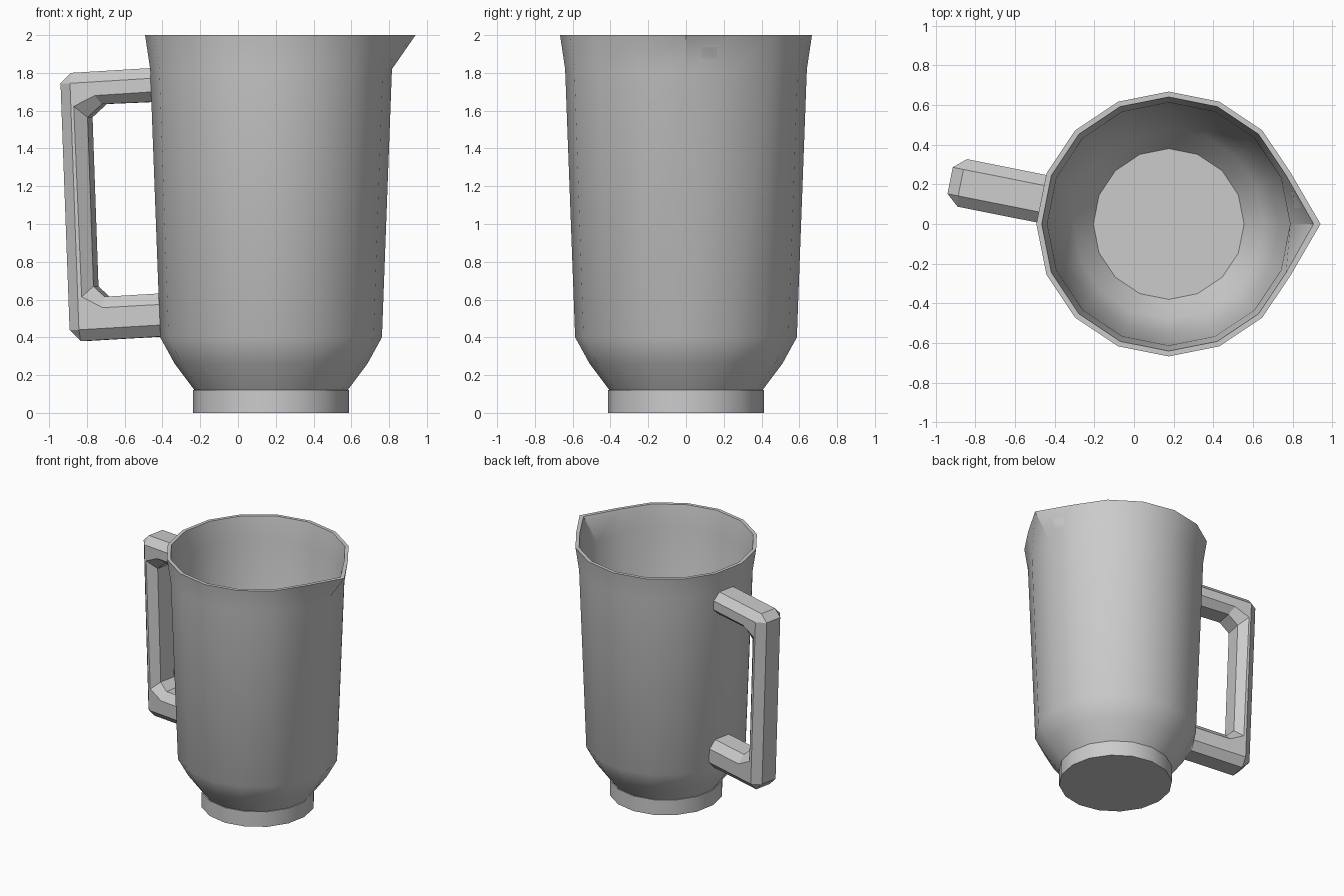
import bpy, bmesh
from math import sin, cos, pi, radians
from mathutils import Vector

if "Cube" in bpy.data.objects:
    bpy.data.objects.remove(bpy.data.objects["Cube"])

CX = 0.175      # axis of the round body
SIDES = 16


def finish(name, bm, smooth):
    bmesh.ops.remove_doubles(bm, verts=bm.verts, dist=0.0005)
    bmesh.ops.recalc_face_normals(bm, faces=bm.faces)
    me = bpy.data.meshes.new(name)
    bm.to_mesh(me)
    bm.free()
    ob = bpy.data.objects.new(name, me)
    bpy.context.collection.objects.link(ob)
    if smooth:
        bpy.ops.object.select_all(action='DESELECT')
        ob.select_set(True)
        bpy.context.view_layer.objects.active = ob
        bpy.ops.object.shade_smooth_by_angle(angle=radians(30))
    return ob


def skin(bm, rings):
    """Join closed rings of points with quads and cap both ends."""
    rings = [[bm.verts.new(p) for p in r] for r in rings]
    n = len(rings[0])
    for a, b in zip(rings, rings[1:]):
        for i in range(n):
            j = (i + 1) % n
            bm.faces.new((a[i], a[j], b[j], b[i]))
    bm.faces.new(rings[0])
    bm.faces.new(rings[-1])


# Jug body: foot, outer wall, rim, inner wall, floor; third value is the spout radius
profile = [(0.412, 0), (0.412, 0.12), (0.405, 0.12), (0.51, 0.26), (0.587, 0.40),
           (0.64, 1.82), (0.667, 2.0, 0.765), (0.64, 2.0, 0.73),
           (0.612, 1.82), (0.555, 0.41), (0.48, 0.28), (0.38, 0.15)]
rings = []
for r, z, *spout in profile:
    ring = []
    for i in range(SIDES):
        a = 2 * pi * i / SIDES
        rad = spout[0] if spout and i == 0 else r
        ring.append((CX + rad * cos(a), rad * sin(a), z))
    rings.append(ring)
bm = bmesh.new()
skin(bm, rings)
finish("jug_body", bm, True)

# Handle: four edge lines (distance from axis, height), from upper to lower end
outer_edge = [(0.61, 1.827), (1.068, 1.80), (1.123, 1.745), (1.074, 0.44), (1.014, 0.38), (0.56, 0.406)]
outer_side = [(0.61, 1.772), (1.061, 1.745), (1.061, 1.745), (1.013, 0.44), (1.013, 0.44), (0.56, 0.466)]
inner_side = [(0.61, 1.70), (0.927, 1.68), (1.041, 1.623), (0.998, 0.615), (0.885, 0.557), (0.56, 0.575)]
inner_edge = [(0.61, 1.647), (0.90, 1.635), (0.977, 1.565), (0.945, 0.67), (0.885, 0.615), (0.56, 0.634)]
lines = [(outer_edge, 0.068), (outer_side, 0.122), (inner_side, 0.122), (inner_edge, 0.068)]
section = lines + [(l, -v) for l, v in reversed(lines)]

ang = pi / 16   # handle sits on the middle of a body facet
out = Vector((-cos(ang), sin(ang), 0))
across = Vector((-sin(ang), -cos(ang), 0))
bm = bmesh.new()
skin(bm, [[Vector((CX, 0, l[s][1])) + out * l[s][0] + across * v for l, v in section]
          for s in range(6)])
finish("handle", bm, False)
